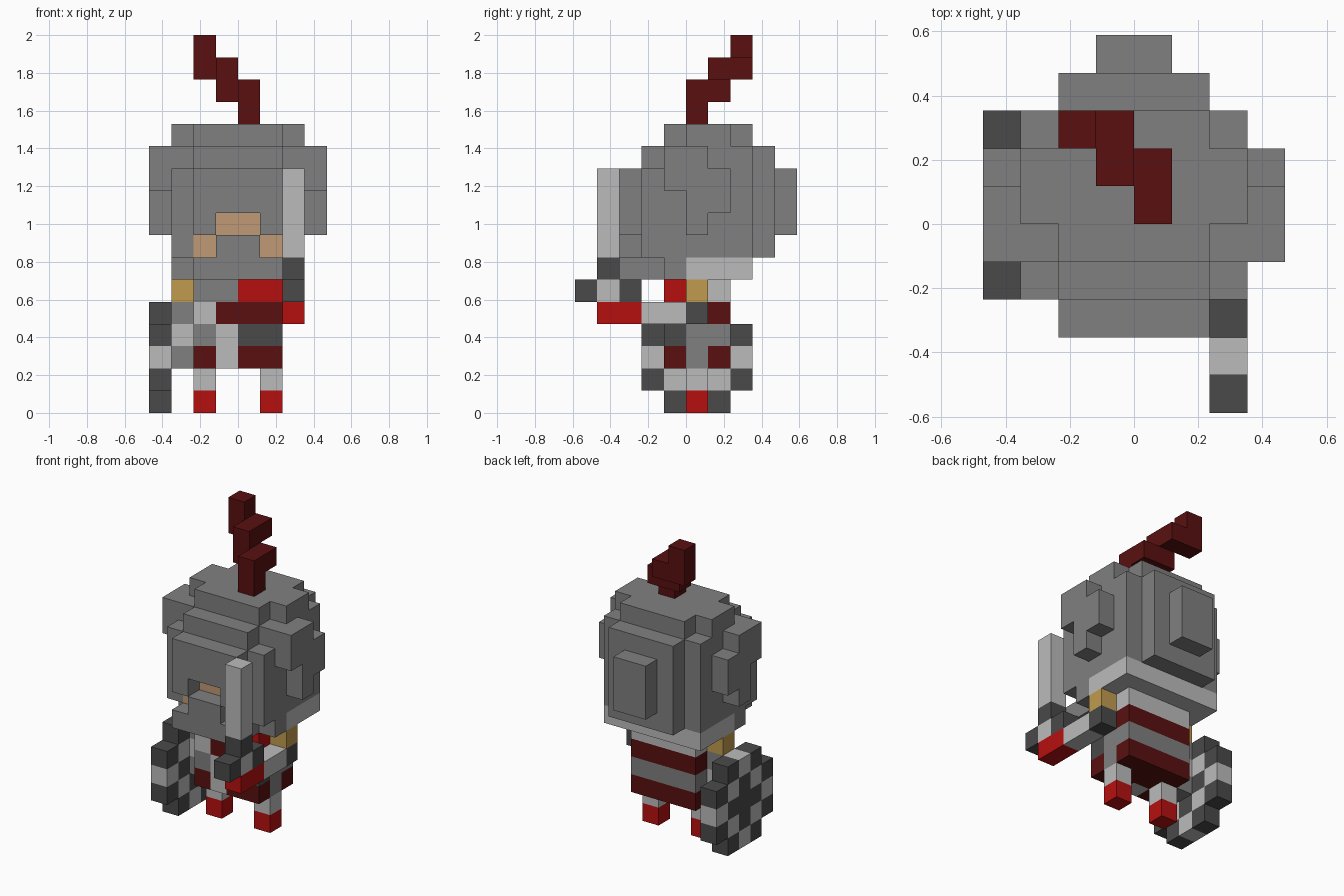
import bpy, bmesh, math

if "Cube" in bpy.data.objects:
    bpy.data.objects.remove(bpy.data.objects["Cube"], do_unlink=True)

U = 2 / 17  # edge length of one block

COLOURS = {
    "steel_grey": (0.216, 0.216, 0.216),
    "dark_grey": (0.068, 0.068, 0.068),
    "light_grey": (0.50, 0.50, 0.50),
    "bright_red": (0.47, 0.005, 0.005),
    "dark_red": (0.10, 0.005, 0.005),
    "gold": (0.53, 0.33, 0.08),
    "skin": (0.53, 0.32, 0.18),
}
MATS = {}
for name, rgb in COLOURS.items():
    m = bpy.data.materials.new(name)
    m.use_nodes = True
    m.diffuse_color = (*rgb, 1)
    bsdf = next(n for n in m.node_tree.nodes if n.type == "BSDF_PRINCIPLED")
    bsdf.inputs["Base Color"].default_value = (*rgb, 1)
    bsdf.inputs["Roughness"].default_value = 0.8
    MATS[name] = m


def box(colour, x0, x1, y0, y1, z0, z1):
    """Blocks filling a range; colour None carves them away."""
    return {(x, y, z): colour for x in range(x0, x1)
            for y in range(y0, y1) for z in range(z0, z1)}


def both(colour, x0, x1, *rest):
    """A box and its mirror image across x = 0."""
    return box(colour, x0, x1, *rest) | box(colour, -x1, -x0, *rest)


def part(name, *boxes):
    """Merge boxes (later ones win) and skin their outer surface."""
    cells = {}
    for b in boxes:
        cells.update(b)
    cells = {k: c for k, c in cells.items() if c}
    used = sorted(set(cells.values()))
    bm = bmesh.new()
    corner = {}
    for pos, colour in cells.items():
        for a in range(3):
            b, c = (a + 1) % 3, (a + 2) % 3
            for side in (0, 1):
                near = list(pos)
                near[a] += 2 * side - 1
                if tuple(near) in cells:
                    continue
                loop = []
                for db, dc in ((0, 0), (1, 0), (1, 1), (0, 1)):
                    p = list(pos)
                    p[a] += side
                    p[b] += db
                    p[c] += dc
                    p = tuple(p)
                    if p not in corner:
                        corner[p] = bm.verts.new([v * U for v in p])
                    loop.append(corner[p])
                face = bm.faces.new(loop if side else loop[::-1])
                face.material_index = used.index(colour)
    # Join flat regions of one colour
    bmesh.ops.dissolve_limit(bm, angle_limit=math.radians(1), verts=bm.verts[:],
                             edges=bm.edges[:], delimit={"MATERIAL"})
    me = bpy.data.meshes.new(name)
    bm.to_mesh(me)
    bm.free()
    for c in used:
        me.materials.append(MATS[c])
    ob = bpy.data.objects.new(name, me)
    bpy.context.collection.objects.link(ob)
    return ob


G, D, L = "steel_grey", "dark_grey", "light_grey"
R, W = "bright_red", "dark_red"

# Helmet with stepped shell, back plate, visor slots and mail collar
part("helmet",
     box(G, -3, 3, -2, 3, 7, 11),
     box(G, -3, 3, -1, 3, 11, 12), box(G, -2, 2, -2, -1, 11, 12),
     box(G, -2, 2, -1, 3, 12, 13), both(G, 2, 3, 0, 2, 12, 13),
     box(G, -2, 2, 3, 4, 7, 12), box(G, -1, 1, 4, 5, 8, 11),
     box(G, -2, 2, -3, -1, 6, 7), box(G, -3, 3, -1, 0, 6, 7),
     box(L, -3, 3, 0, 3, 6, 7),
     box(G, -2, 2, -3, -2, 7, 11),
     box("skin", -2, 2, -2, -1, 7, 9),
     box(None, -1, 1, -3, -2, 8, 9), both(None, 1, 2, -3, -2, 7, 8))

# Stepped side ornaments of the helmet
for name, x in (("left_ear_guard", 3), ("right_ear_guard", -4)):
    part(name,
         box(G, x, x + 1, -1, 1, 11, 12), box(G, x, x + 1, -1, 2, 10, 11),
         box(G, x, x + 1, 0, 2, 9, 10), box(G, x, x + 1, 0, 1, 8, 9))

# Plume climbing back and to the side
part("plume",
     box(W, 0, 1, 0, 1, 13, 15), box(W, 0, 1, 1, 2, 14, 15),
     box(W, -1, 0, 1, 2, 14, 16), box(W, -1, 0, 2, 3, 15, 16),
     box(W, -2, -1, 2, 3, 15, 17))

# Striped torso with a patched front
part("torso",
     box(W, -2, 2, -1, 2, 2, 5), box(G, -2, 2, -1, 2, 3, 4),
     both(G, 1, 2, 0, 1, 2, 4),
     box(L, -2, 2, -1, 2, 5, 6),
     box(G, -2, 0, -1, 0, 5, 6), box(R, 0, 2, -1, 0, 5, 6),
     box(L, -2, -1, -1, 0, 4, 5), box(L, -1, 0, -1, 0, 2, 4),
     box(D, 0, 2, -1, 0, 3, 4))

# Legs with red feet
for name, x in (("left_leg", 1), ("right_leg", -2)):
    part(name, box(R, x, x + 1, 0, 1, 0, 1), box(L, x, x + 1, 0, 1, 1, 2))

# Sword arm reaches forward, shield arm hangs down
part("left_arm",
     box("gold", 2, 3, 0, 1, 5, 6), box(D, 2, 3, 0, 1, 4, 5),
     box(L, 2, 3, -2, 0, 4, 5), box(R, 2, 3, -4, -2, 4, 5))
part("right_arm",
     box("gold", -3, -2, 0, 1, 5, 6), box(G, -3, -2, 0, 1, 2, 5),
     box(L, -3, -2, 0, 1, 3, 4))

# Upright sword
part("sword",
     box(D, 2, 3, -5, -2, 5, 6), box(L, 2, 3, -4, -3, 5, 6),
     box(D, 2, 3, -4, -3, 6, 7), box(L, 2, 3, -4, -3, 7, 11))

# Chequered shield with clipped corners and a dark centre cross
shield = {}
for dy in range(-2, 3):
    for dz in range(-2, 3):
        if abs(dy) + abs(dz) < 4:
            dark = (dy + dz) % 2 or (dy == 0 and dz == 0)
            shield[(-4, dy, dz + 2)] = D if dark else L
# Centre the shield on the block row of the arm
part("shield", shield)
